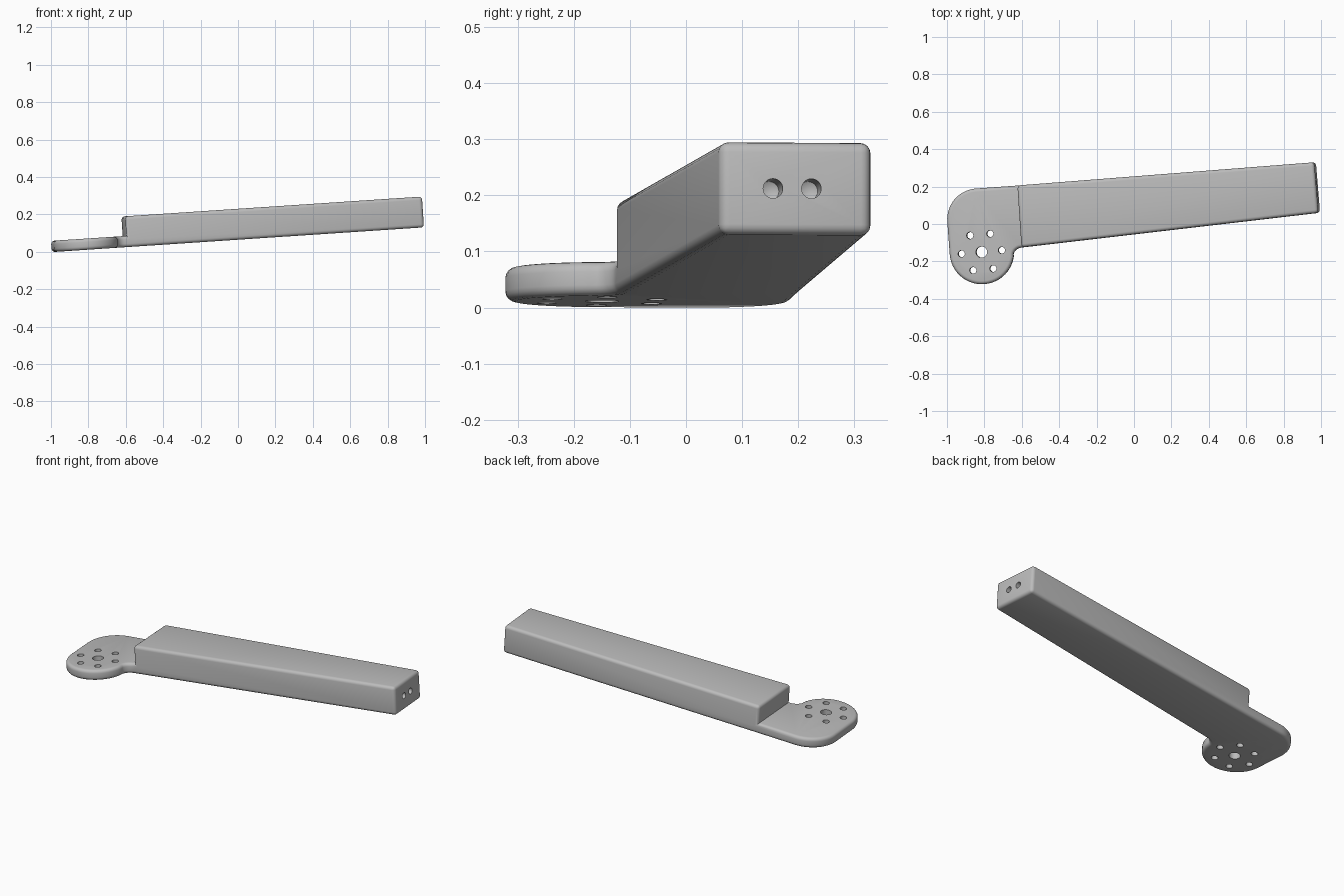
import bpy, bmesh
from math import radians, cos, sin, tau
from mathutils import Matrix, Vector

if "Cube" in bpy.data.objects:
    bpy.data.objects.remove(bpy.data.objects["Cube"])

PLATE_H, ARM_H, ROUND = 0.06, 0.165, 0.018
YAW = radians(5)
HUB = Vector((-0.813, -0.15))

grey = bpy.data.materials.new("plain grey")
grey.use_nodes = True
colour = (0.5, 0.5, 0.5, 1)
grey.diffuse_color = colour
grey.node_tree.nodes["Principled BSDF"].inputs["Base Color"].default_value = colour


def arc(cx, cy, r, a0, a1, n):
    angles = [radians(a0 + (a1 - a0) * i / n) for i in range(n + 1)]
    return [(cx + r * cos(a), cy + r * sin(a)) for a in angles]


def add_object(name, bm):
    bmesh.ops.recalc_face_normals(bm, faces=bm.faces)
    mesh = bpy.data.meshes.new(name)
    bm.to_mesh(mesh)
    bm.free()
    mesh.materials.append(grey)
    obj = bpy.data.objects.new(name, mesh)
    bpy.context.collection.objects.link(obj)
    return obj


# Footprint: tapered arm, then the rounded mounting plate
arm = [(-0.593, -0.125), (0.998, 0.06), (0.976, 0.33), (-0.615, 0.206)]
plate = (arc(-0.833, 0.025, 0.165, 94.5, 184.5, 14)
         + arc(HUB.x, HUB.y, 0.172, 185, 352, 24)
         + arc(-0.598, -0.173, 0.047, 165, 100, 8))

# Solid body with a step between the low plate and the tall arm
bm = bmesh.new()
low = [bm.verts.new((x, y, 0)) for x, y in arm + plate]
ledge = [bm.verts.new((x, y, PLATE_H)) for x, y in arm[3:] + plate + arm[:1]]
high = [bm.verts.new((x, y, ARM_H)) for x, y in arm]
bm.faces.new(low[::-1])
bm.faces.new(ledge)
bm.faces.new(high)
rim = low[3:] + low[:1]
for i in range(len(rim) - 1):
    bm.faces.new((rim[i], rim[i + 1], ledge[i + 1], ledge[i]))
bm.faces.new((low[0], low[1], high[1], high[0], ledge[-1]))
bm.faces.new((low[1], low[2], high[2], high[1]))
bm.faces.new((low[2], low[3], ledge[0], high[3], high[2]))
bm.faces.new((ledge[0], ledge[-1], high[0], high[3]))
bmesh.ops.recalc_face_normals(bm, faces=bm.faces)

# Round every sharp outer edge
outer = [e for e in bm.edges if e.calc_face_angle_signed() > radians(30)]
bmesh.ops.bevel(bm, geom=outer, offset=ROUND, offset_type='OFFSET', segments=4,
                profile=0.5, affect='EDGES', clamp_overlap=False)
body = add_object("arm_body", bm)


# Drills: hub hole, ring of six screw holes, two blind holes in the end
def drill(bm, radius, depth, matrix, tip=0.0):
    geom = bmesh.ops.create_cone(bm, cap_ends=True, segments=28, radius1=radius,
                                 radius2=radius, depth=depth, matrix=matrix)
    if tip:
        base = min((f for v in geom["verts"] for f in v.link_faces if len(f.verts) > 4),
                   key=lambda f: f.calc_center_median().x)
        centre = bmesh.ops.poke(bm, faces=[base])["verts"][0]
        centre.co -= tip * Vector((cos(YAW), sin(YAW), 0))


bm = bmesh.new()
drill(bm, 0.03, 0.3, Matrix.Translation((HUB.x, HUB.y, 0.03)))
for i in range(6):
    a = YAW + tau * i / 6
    drill(bm, 0.018, 0.3, Matrix.Translation(
        (HUB.x + 0.108 * cos(a), HUB.y + 0.108 * sin(a), 0.03)))
facing = Matrix.Rotation(YAW, 4, 'Z') @ Matrix.Rotation(radians(90), 4, 'Y')
for y in (0.155, 0.224):
    drill(bm, 0.0175, 0.16, Matrix.Translation((0.99, y, 0.082)) @ facing, tip=0.01)
cutter = add_object("hole_cutter", bm)
cutter.hide_render = True

cut = body.modifiers.new("holes", 'BOOLEAN')
cut.operation, cut.solver, cut.object = 'DIFFERENCE', 'EXACT', cutter
bpy.context.view_layer.objects.active = body
body.select_set(True)
cutter.select_set(False)
bpy.ops.object.modifier_apply(modifier=cut.name)
bpy.data.objects.remove(cutter)
bpy.ops.object.shade_smooth_by_angle(angle=radians(35))

# Tilt the whole arm upward toward its far end
body.data.transform(Matrix.Translation((0, 0, 0.069)) @ Matrix.Rotation(radians(-3.8), 4, 'Y'))
lowest = min(v.co.z for v in body.data.vertices)
body.data.transform(Matrix.Translation((0, 0, -lowest)))
